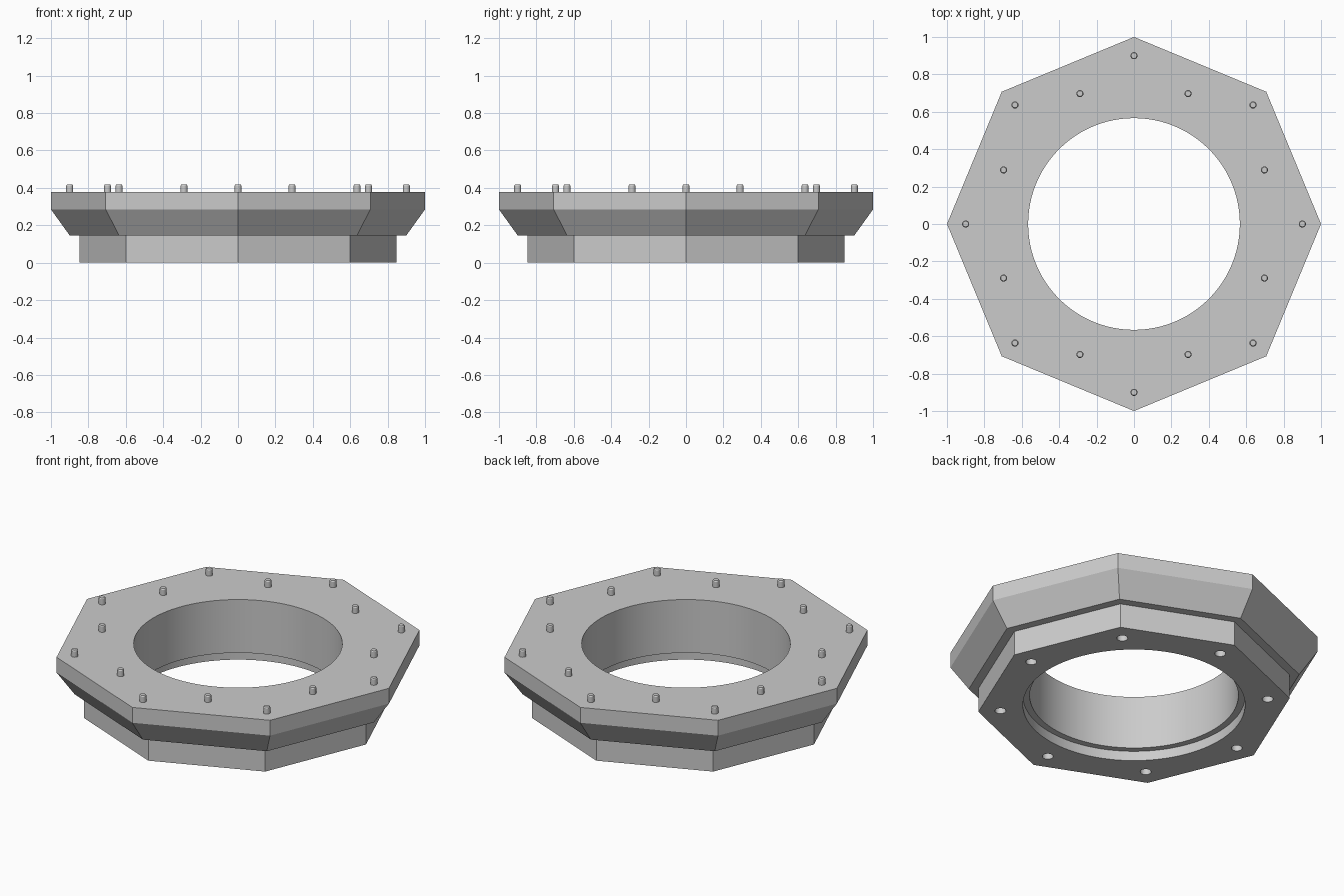
import bpy, bmesh, math
from math import cos, sin, pi

default = bpy.data.objects.get("Cube")
if default:
    bpy.data.objects.remove(default, do_unlink=True)

steel = bpy.data.materials.new("plain grey")
grey = (0.6, 0.6, 0.6, 1.0)
steel.diffuse_color = grey
steel.use_nodes = True
steel.node_tree.nodes["Principled BSDF"].inputs["Base Color"].default_value = grey


def turned(name, profile, sides, centre=(0, 0)):
    """Closed solid from (radius, height) rings with the given side count."""
    bm = bmesh.new()
    rings = []
    for radius, z in profile:
        rings.append([bm.verts.new((centre[0] + radius * cos(2 * pi * i / sides),
                                    centre[1] + radius * sin(2 * pi * i / sides), z))
                      for i in range(sides)])
    for low, high in zip(rings, rings[1:]):
        for i in range(sides):
            j = (i + 1) % sides
            bm.faces.new((low[i], low[j], high[j], high[i]))
    bm.faces.new(rings[0][::-1])
    bm.faces.new(rings[-1])
    mesh = bpy.data.meshes.new(name)
    bm.to_mesh(mesh)
    bm.free()
    mesh.materials.append(steel)
    obj = bpy.data.objects.new(name, mesh)
    bpy.context.collection.objects.link(obj)
    return obj


def activate(obj):
    bpy.ops.object.select_all(action='DESELECT')
    obj.select_set(True)
    bpy.context.view_layer.objects.active = obj


def smooth(obj):
    activate(obj)
    bpy.ops.object.shade_smooth_by_angle(angle=math.radians(20))


def cut(obj, cutter):
    cutter.hide_render = True
    mod = obj.modifiers.new("cut", 'BOOLEAN')
    mod.operation = 'DIFFERENCE'
    mod.solver = 'EXACT'
    mod.object = cutter
    activate(obj)
    bpy.ops.object.modifier_apply(modifier=mod.name)
    bpy.data.objects.remove(cutter, do_unlink=True)


def around(radius, degrees):
    a = math.radians(degrees)
    return radius * cos(a), radius * sin(a)


TOP = 0.377

# Eight-sided body: narrow base, flared collar, upright rim
body = turned("flange_body", [(0.848, 0), (0.848, 0.146), (0.9, 0.146),
                              (1.0, 0.285), (1.0, TOP)], 8)

# Central bore with a wider recess at the bottom
cut(body, turned("bore_cutter", [(0.603, -0.1), (0.603, 0.058),
                                 (0.566, 0.058), (0.566, 0.5)], 96))

# Blind bolt holes under the base corners
for k in range(8):
    cut(body, turned("hole_cutter", [(0.03, -0.05), (0.03, 0.08)], 24,
                     around(0.728, 45 * k)))
smooth(body)

# Studs on the top: one per corner, one per side
for k in range(16):
    corner = k % 2 == 0
    stud = turned("corner_stud" if corner else "side_stud",
                  [(0.019, TOP - 0.01), (0.019, TOP + 0.034), (0.015, TOP + 0.04)], 20,
                  around(0.9 if corner else 0.755, 22.5 * k))
    smooth(stud)
